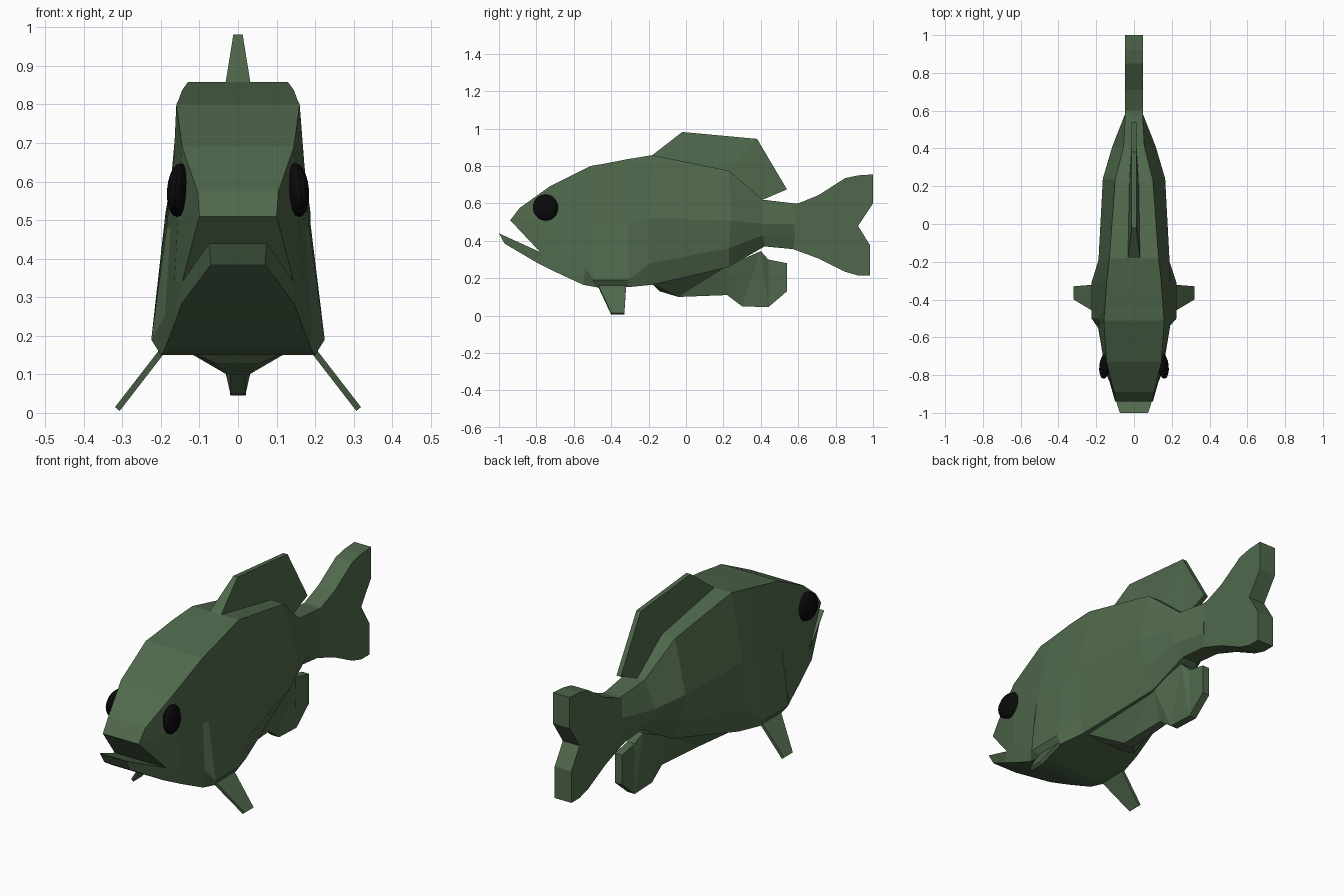
import bpy, bmesh
from mathutils import Vector

cube = bpy.data.objects.get("Cube")
if cube:
    bpy.data.objects.remove(cube, do_unlink=True)


def material(name, color):
    m = bpy.data.materials.new(name)
    m.use_nodes = True
    m.diffuse_color = (*color, 1)
    m.node_tree.nodes["Principled BSDF"].inputs["Base Color"].default_value = (*color, 1)
    return m


green = material("olive green", (0.08, 0.141, 0.072))
black = material("eye black", (0.003, 0.003, 0.003))


def finish(bm, name, mat):
    bmesh.ops.recalc_face_normals(bm, faces=bm.faces)
    mesh = bpy.data.meshes.new(name)
    bm.to_mesh(mesh)
    bm.free()
    mesh.materials.append(mat)
    ob = bpy.data.objects.new(name, mesh)
    bpy.context.collection.objects.link(ob)
    return ob


def fin(name, outline):
    """Upright fin from side points (y, z, half thickness)."""
    bm = bmesh.new()
    left, right = [[bm.verts.new((s * w, y, z)) for y, z, w in outline] for s in (1, -1)]
    caps = [bm.faces.new(left), bm.faces.new(right[::-1])]
    for i in range(len(outline)):
        bm.faces.new((left[i - 1], right[i - 1], right[i], left[i]))
    bmesh.ops.triangulate(bm, faces=caps)
    return finish(bm, name, green)


# Body: half rings of (x, y, z) from back edge down to belly edge, snout to tail
sections = [
    [(.105, -.89, .575), (.10, -.94, .51), (.145, -.78, .34), (.145, -.80, .285)],
    [(.145, -.73, .69), (.155, -.72, .52), (.165, -.70, .34), (.165, -.69, .23)],
    [(.16, -.51, .80), (.175, -.53, .48), (.19, -.54, .25), (.19, -.55, .165)],
    [(.155, -.45, .81), (.185, -.50, .48), (.225, -.50, .19), (.20, -.47, .15)],
    [(.145, -.31, .837), (.187, -.31, .50), (.225, -.31, .19), (.20, -.31, .152)],
    [(.13, -.18, .858), (.188, -.19, .52), (.185, -.19, .28), (.17, -.18, .165)],
    [(.10, .23, .775), (.165, .24, .51), (.135, .23, .36), (.075, .23, .26)],
    [(.055, .41, .62), (.115, .41, .49), (.095, .41, .43), (.045, .42, .37)],
    [(.046, .58, .60), (.048, .58, .49), (.048, .58, .43), (.046, .58, .355)],
]
bm = bmesh.new()


def pair(p):
    return bm.verts.new(p), bm.verts.new((-p[0], p[1], p[2]))


rings = []
for half in sections:
    pairs = [pair(p) for p in half]
    rings.append([p[0] for p in pairs] + [p[1] for p in reversed(pairs)])
for a, b in zip(rings, rings[1:]):
    for i in range(len(a)):
        bm.faces.new((a[i - 1], a[i], b[i], b[i - 1]))
bm.faces.new(rings[-1])

# Snout, open mouth and lower jaw
brow, lip, corner, chin = [(rings[0][i], rings[0][-1 - i]) for i in range(4)]
jaw_top = pair((.075, -1.0, .44))
jaw_low = pair((.07, -.97, .385))
for a, b in ((brow, lip), (lip, corner), (corner, jaw_top), (jaw_top, jaw_low), (jaw_low, chin)):
    bm.faces.new((a[0], a[1], b[1], b[0]))
for s in (0, 1):
    bm.faces.new((corner[s], jaw_top[s], jaw_low[s], chin[s]))
finish(bm, "body", green)

# Vertical fins
fin("tail_fin", [(y, z, .047) for y, z in (
    (.56, .60), (.60, .60), (.71, .645), (.85, .735), (.92, .75), (1.0, .755), (1.0, .60),
    (.92, .48), (.985, .375), (.985, .215), (.92, .215), (.85, .235), (.71, .305), (.56, .36))])
fin("dorsal_fin", [(-.18, .858, .032), (-.02, .982, .012), (.38, .945, .012),
                   (.54, .675, .012), (.41, .62, .014), (.23, .772, .025)])
fin("anal_fin", [(-.18, .17, .15), (-.14, .13, .06), (-.04, .10, .03), (.22, .11, .02),
                 (.30, .05, .02), (.44, .045, .02), (.54, .13, .02), (.54, .28, .02),
                 (.44, .30, .02), (.40, .345, .04), (.23, .27, .07)])

# Paired fins and eyes
for side, s in (("left", 1), ("right", -1)):
    bm = bmesh.new()
    offset = Vector((s * .006, 0, .005))
    pts = [Vector((s * x, y, z)) for x, y, z in (
        (.197, -.47, .16), (.197, -.32, .16), (.313, -.33, .01), (.313, -.40, .01))]
    top = [bm.verts.new(p + offset) for p in pts]
    low = [bm.verts.new(p - offset) for p in pts]
    bm.faces.new(top)
    bm.faces.new(low[::-1])
    for i in range(4):
        bm.faces.new((top[i - 1], low[i - 1], low[i], top[i]))
    finish(bm, side + "_pelvic_fin", green)

    bm = bmesh.new()
    bmesh.ops.create_uvsphere(bm, u_segments=16, v_segments=10, radius=.07)
    eye = finish(bm, side + "_eye", black)
    eye.scale = (.42, 1, 1)
    eye.location = (s * .154, -.75, .578)
    eye.rotation_euler = (0, s * -.08, s * .12)
